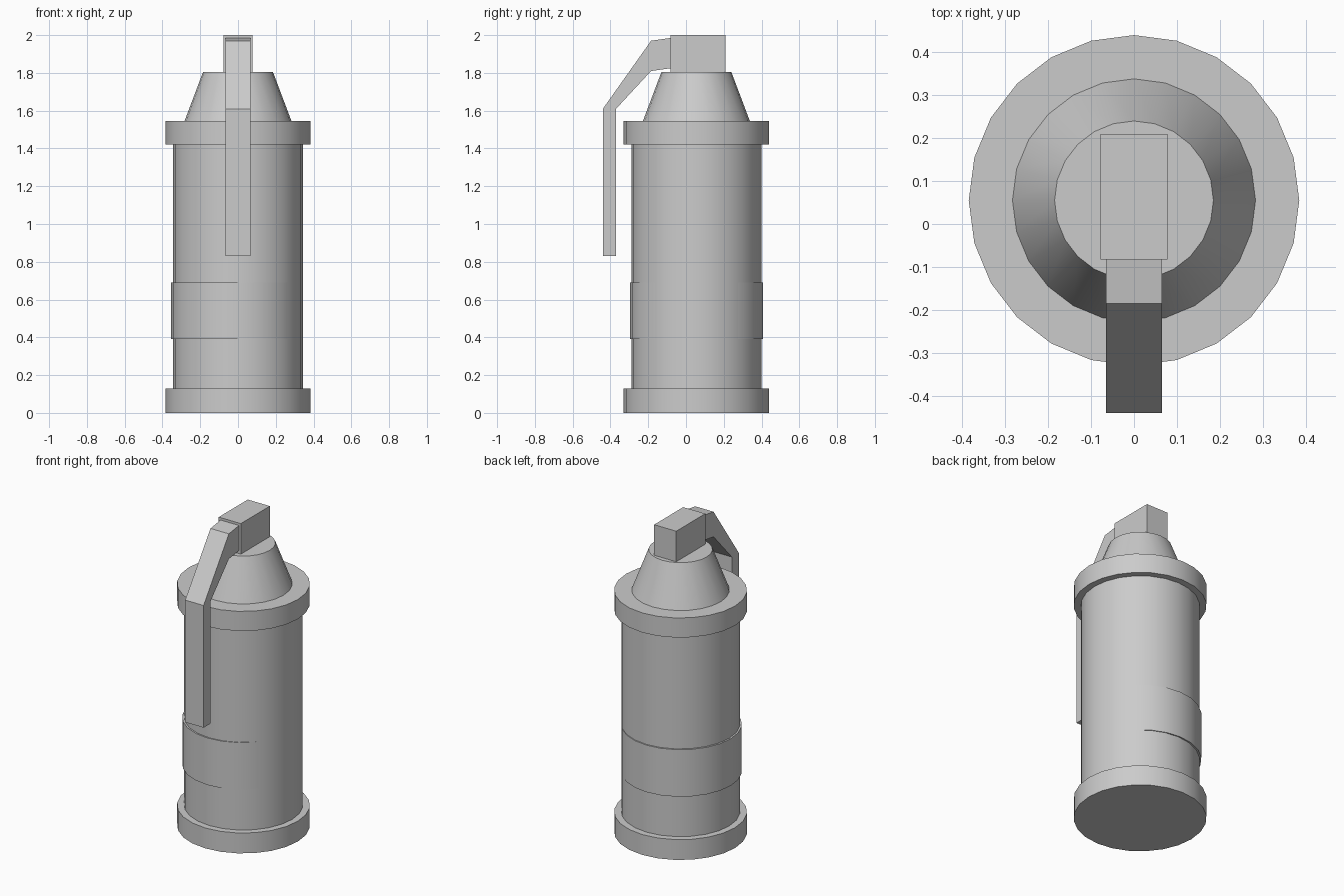
import bpy
import bmesh
from math import radians

cube = bpy.data.objects.get("Cube")
if cube:
    bpy.data.objects.remove(cube, do_unlink=True)

AXIS_Y = 0.055   # the canister sits slightly behind the origin
SIDES = 24

grey = bpy.data.materials.new("plain grey")
grey.use_nodes = True
colour = (0.6, 0.6, 0.6, 1)
grey.diffuse_color = colour
grey.node_tree.nodes["Principled BSDF"].inputs["Base Color"].default_value = colour


def finish(obj, name, smooth=False):
    obj.name = obj.data.name = name
    obj.data.materials.append(grey)
    if smooth:
        bpy.ops.object.select_all(action='DESELECT')
        obj.select_set(True)
        bpy.context.view_layer.objects.active = obj
        bpy.ops.object.shade_smooth_by_angle(angle=radians(35))
    return obj


def drum(name, r_low, r_high, z_low, z_high, x=0):
    bpy.ops.mesh.primitive_cone_add(
        vertices=SIDES, radius1=r_low, radius2=r_high, depth=z_high - z_low,
        location=(x, AXIS_Y, (z_low + z_high) / 2))
    return finish(bpy.context.object, name, True)


def extrude_profile(name, profile, half_width):
    # Side outline in (y, z), extruded along x
    bm = bmesh.new()
    face = bm.faces.new([bm.verts.new((-half_width, y, z)) for y, z in profile])
    moved = bmesh.ops.extrude_face_region(bm, geom=[face])["geom"]
    bmesh.ops.translate(bm, vec=(2 * half_width, 0, 0),
                        verts=[v for v in moved if isinstance(v, bmesh.types.BMVert)])
    bmesh.ops.recalc_face_normals(bm, faces=bm.faces)
    mesh = bpy.data.meshes.new(name)
    bm.to_mesh(mesh)
    bm.free()
    obj = bpy.data.objects.new(name, mesh)
    bpy.context.collection.objects.link(obj)
    return finish(obj, name)


# Canister
drum("body", 0.344, 0.344, 0.06, 1.48)
drum("bottom_rim", 0.385, 0.385, 0, 0.13)
drum("top_rim", 0.385, 0.385, 1.42, 1.545)
drum("shoulder_cone", 0.285, 0.185, 1.54, 1.805)

# Band, set a little to one side so it sinks into the body on the other
band = drum("band", 0.348, 0.348, 0.39, 0.69, x=-0.007)
band.scale.y = 1.012

# Fuse head and safety lever
extrude_profile("fuse_head", [(-0.083, 1.79), (0.21, 1.79), (0.21, 2), (-0.083, 2)], 0.078)
extrude_profile("safety_lever", [
    (-0.08, 1.985), (-0.185, 1.97), (-0.44, 1.61), (-0.44, 0.83),
    (-0.37, 0.83), (-0.37, 1.61), (-0.185, 1.81), (-0.08, 1.825)], 0.065)
